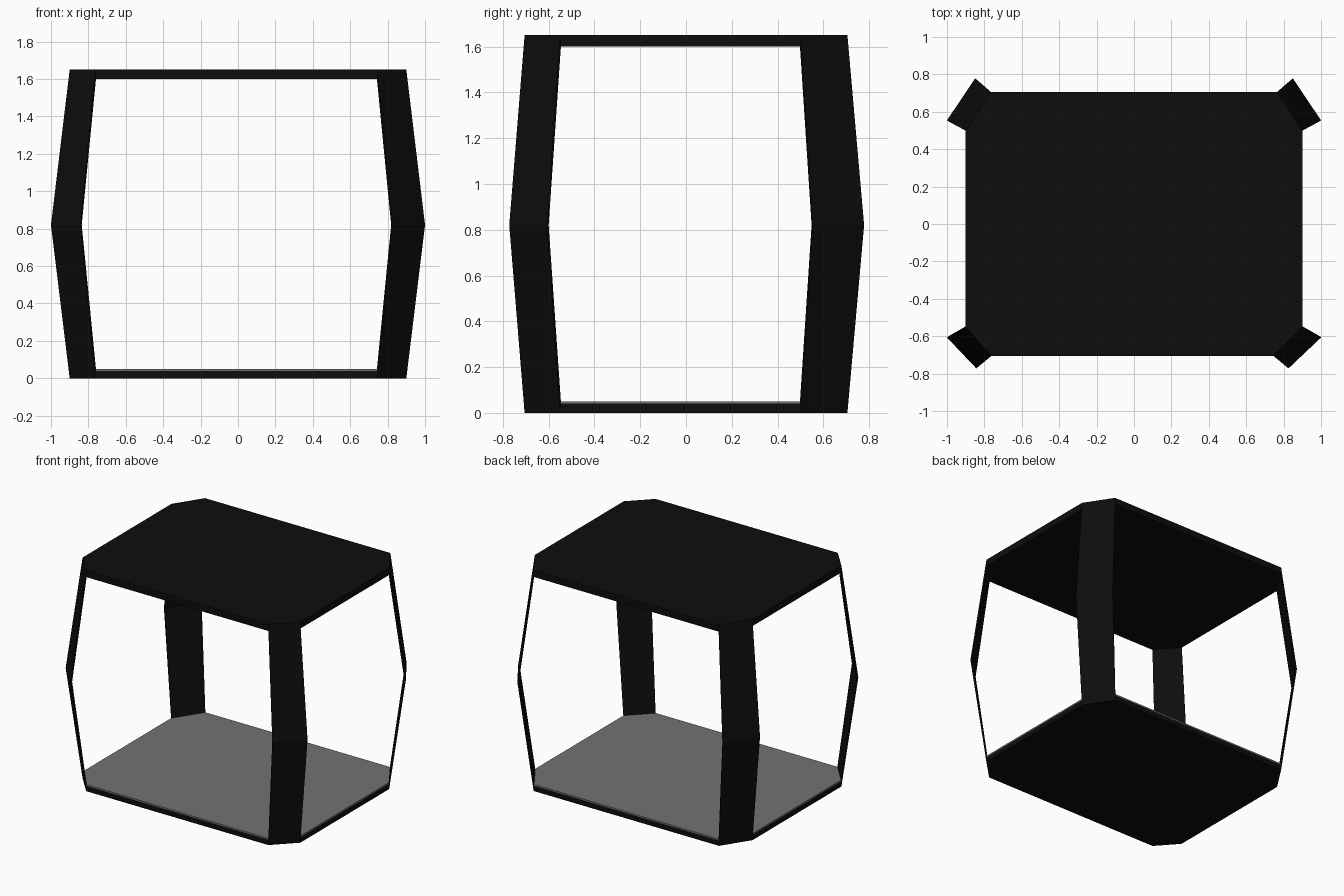
import bpy, bmesh
from mathutils import Vector

if "Cube" in bpy.data.objects:
    bpy.data.objects.remove(bpy.data.objects["Cube"])


def material(name, v):
    m = bpy.data.materials.new(name)
    m.diffuse_color = (v, v, v, 1)
    m.use_nodes = True
    m.node_tree.nodes["Principled BSDF"].inputs["Base Color"].default_value = m.diffuse_color
    return m


black = material("matte black", 0.004)
grey = material("floor grey", 0.17)


def make(name, bm, mat):
    bmesh.ops.recalc_face_normals(bm, faces=bm.faces)
    me = bpy.data.meshes.new(name)
    bm.to_mesh(me)
    bm.free()
    me.materials.append(mat)
    ob = bpy.data.objects.new(name, me)
    bpy.context.collection.objects.link(ob)


def slab(name, pts, z0, z1, mat, inset=0.0):
    """Flat plate from an outline; inset shrinks the outline evenly."""
    bm = bmesh.new()
    f = bm.faces.new([bm.verts.new((x, y, z0)) for x, y in pts])
    if inset:
        rim = bmesh.ops.inset_region(bm, faces=[f], thickness=inset, use_even_offset=True)
        bmesh.ops.delete(bm, geom=rim["faces"], context='FACES')
    ext = bmesh.ops.extrude_face_region(bm, geom=bm.faces[:])
    for v in ext["geom"]:
        if isinstance(v, bmesh.types.BMVert):
            v.co.z = z1
    make(name, bm, mat)


# corner: chamfer edge on the plate, then the post's bulged edge at mid height
corners = {
    "front_left": ((-0.90, -0.55), (-0.762, -0.705), (-1.0, -0.607), (-0.843, -0.772)),
    "front_right": ((0.745, -0.705), (0.90, -0.55), (0.826, -0.772), (1.0, -0.607)),
    "back_right": ((0.90, 0.50), (0.766, 0.705), (1.0, 0.554), (0.85, 0.778)),
    "back_left": ((-0.766, 0.705), (-0.90, 0.50), (-0.85, 0.778), (-1.0, 0.554)),
}
outline = [p for c in corners.values() for p in c[:2]]
HEIGHT, MID, THICK = 1.65, 0.82, 0.01

# base, floor panel and roof
slab("base_plate", outline, 0.0, 0.04, black)
slab("floor_panel", outline, 0.04, 0.05, grey, 0.02)
slab("roof_plate", outline, 1.60, HEIGHT, black)

# bent corner posts: thin flat strips
for name, (a, b, am, bm_) in corners.items():
    d = Vector((b[0] - a[0], b[1] - a[1], 0)).normalized()
    inward = Vector((-d.y, d.x, 0)) * THICK
    bm = bmesh.new()
    rings = []
    for (p, q), z in (((a, b), 0), ((am, bm_), MID), ((a, b), HEIGHT)):
        P, Q = Vector((*p, z)), Vector((*q, z))
        rings.append([bm.verts.new(c) for c in (P, Q, Q + inward, P + inward)])
    for lo, hi in zip(rings, rings[1:]):
        for i in range(4):
            j = (i + 1) % 4
            bm.faces.new((lo[i], lo[j], hi[j], hi[i]))
    bm.faces.new(rings[0])
    bm.faces.new(rings[-1])
    make(name + "_post", bm, black)
